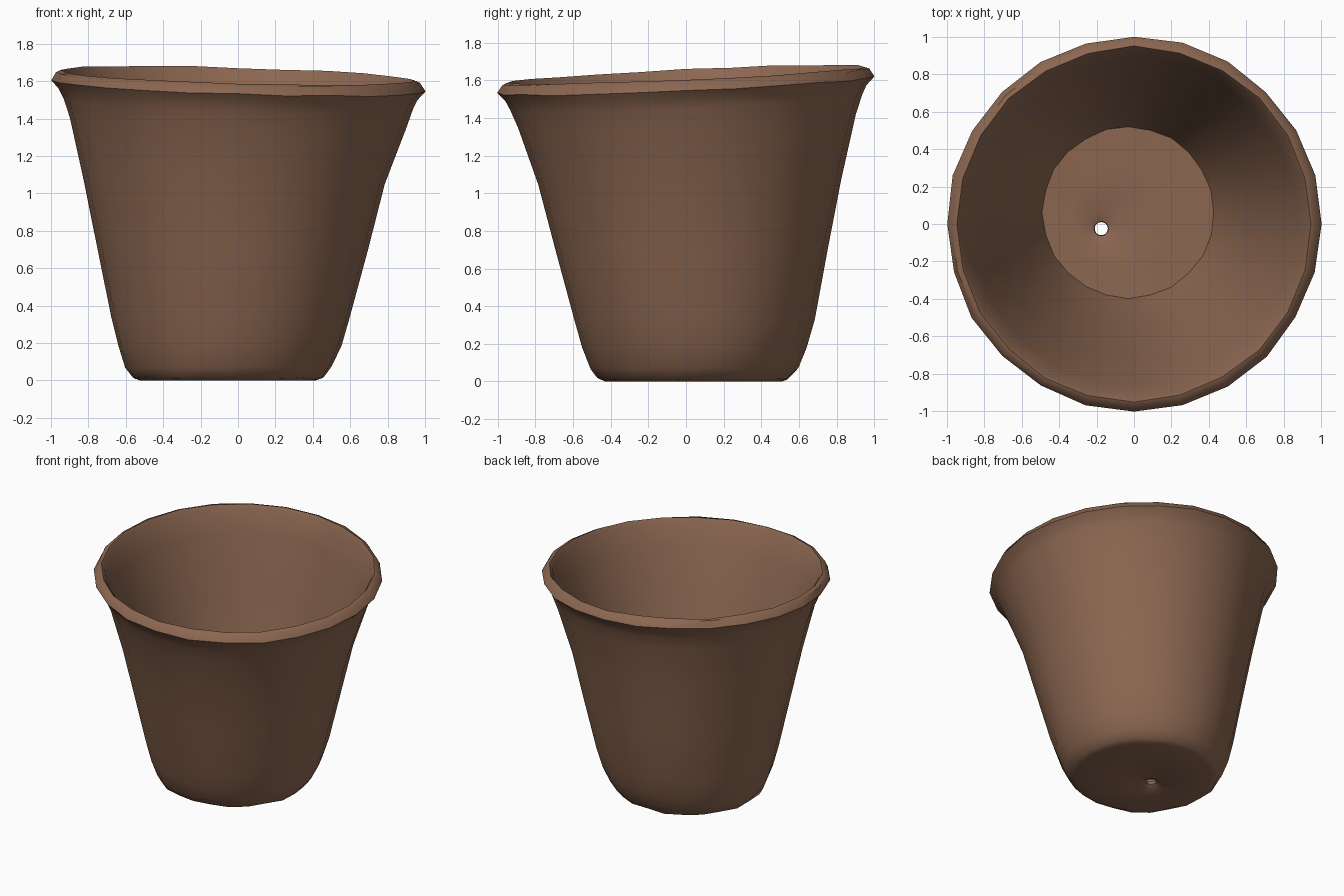
import bpy, bmesh, math, random

random.seed(4)
SIDES = 24

# Clay colour
clay = bpy.data.materials.new("brown_clay")
clay.diffuse_color = (0.26, 0.135, 0.082, 1.0)

# Closed cross-section: radius, centre x, centre y, height, rim tilt amount, wobble
RINGS = [
    (0.035, -0.175, -0.025, 0.035, 0, 0),        # drain hole, underside
    (0.09, -0.17, -0.02, 0.006, 0, 0),
    (0.30, -0.09, 0.02, 0.002, 0, 0),
    (0.47, -0.055, 0.04, 0.0, 0, 0),             # base
    (0.512, -0.055, 0.04, 0.015, 0, 0.006),
    (0.55, -0.05, 0.045, 0.07, 0, 0.006),        # outer wall
    (0.595, -0.045, 0.045, 0.18, 0, 0.005),
    (0.638, -0.04, 0.045, 0.33, 0, 0.004),
    (0.723, -0.028, 0.03, 0.70, 0.1, 0),
    (0.805, -0.02, 0.02, 1.06, 0.4, 0),
    (0.90, 0.0, 0.005, 1.38, 0.9, 0.004),
    (0.935, 0.0, 0.0, 1.48, 1, 0.004),
    (0.96, 0.0, 0.0, 1.53, 1, 0.004),            # flared lip
    (1.0, 0.0, 0.0, 1.575, 1, 0.004),
    (0.975, 0.0, 0.0, 1.62, 1, 0.004),
    (0.948, 0.0, 0.0, 1.63, 1, 0.004),
    (0.93, 0.0, 0.0, 1.605, 1, 0.003),
    (0.875, 0.0, 0.01, 1.44, 0.9, 0),            # inner wall
    (0.75, -0.015, 0.03, 1.06, 0.4, 0),
    (0.585, -0.025, 0.05, 0.40, 0, 0),
    (0.458, -0.03, 0.06, 0.09, 0, 0.005),        # inside floor
    (0.27, -0.085, 0.03, 0.085, 0, 0),
    (0.09, -0.17, -0.02, 0.08, 0, 0),
    (0.038, -0.175, -0.025, 0.06, 0, 0),         # drain hole, top
]

bm = bmesh.new()
loops = []
for r, cx, cy, z, tilt, wobble in RINGS:
    loop = []
    for i in range(SIDES):
        a = 2 * math.pi * i / SIDES
        rr = r + random.uniform(-wobble, wobble)
        x, y = cx + rr * math.cos(a), cy + rr * math.sin(a)
        zz = z + tilt * (-0.03 * x + 0.045 * y) + random.uniform(-wobble, wobble)
        loop.append(bm.verts.new((x, y, max(zz, 0.0))))
    loops.append(loop)

# Join each ring to the next, closing through the drain hole
for k, lower in enumerate(loops):
    upper = loops[(k + 1) % len(loops)]
    for i in range(SIDES):
        j = (i + 1) % SIDES
        bm.faces.new((lower[i], lower[j], upper[j], upper[i]))
bmesh.ops.recalc_face_normals(bm, faces=bm.faces)

mesh = bpy.data.meshes.new("flower_pot")
bm.to_mesh(mesh)
bm.free()
mesh.materials.append(clay)
pot = bpy.data.objects.new("flower_pot", mesh)
bpy.context.collection.objects.link(pot)
bpy.context.view_layer.objects.active = pot
pot.select_set(True)
bpy.ops.object.shade_smooth_by_angle(angle=math.radians(45))
